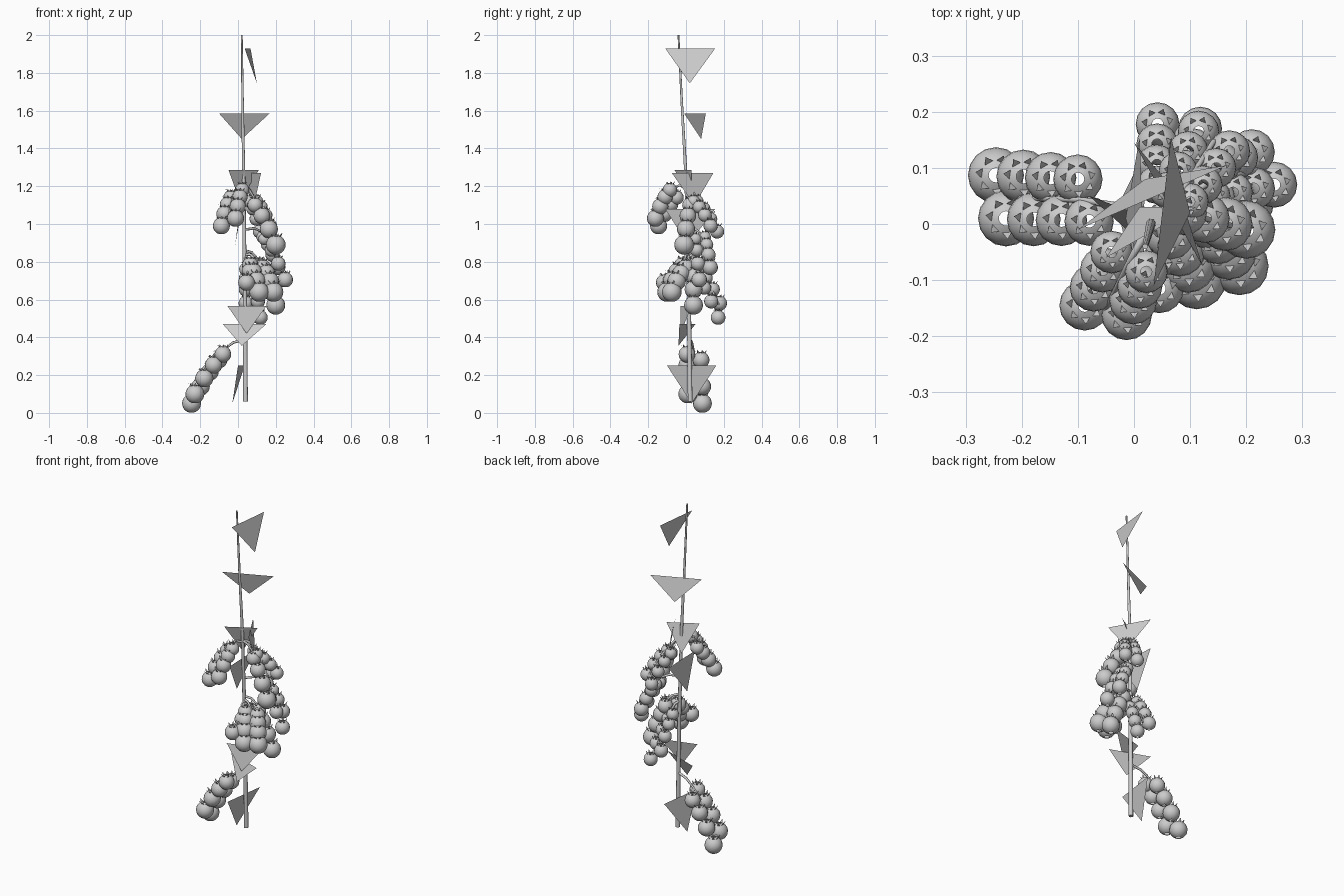
import bpy, bmesh, math
from mathutils import Vector


def mesh_object(name, bm, smooth=False):
    me = bpy.data.meshes.new(name)
    bm.to_mesh(me)
    bm.free()
    for p in me.polygons:
        p.use_smooth = smooth and len(p.vertices) == 4
    ob = bpy.data.objects.new(name, me)
    bpy.context.collection.objects.link(ob)
    return ob


def tube(name, points, radii):
    cu = bpy.data.curves.new(name, 'CURVE')
    cu.dimensions = '3D'
    cu.bevel_depth = 1.0
    cu.bevel_resolution = 2
    cu.use_fill_caps = True
    sp = cu.splines.new('POLY')
    sp.points.add(len(points) - 1)
    for p, co, r in zip(sp.points, points, radii):
        p.co = (*co, 1)
        p.radius = r
    ob = bpy.data.objects.new(name, cu)
    bpy.context.collection.objects.link(ob)


def tomato_mesh(bm, c, r, segs=16, rings=12):
    # globe open at both poles
    loops = []
    for i in range(1, rings):
        a = math.pi * i / rings
        loops.append([bm.verts.new(c + r * Vector((
            math.sin(a) * math.cos(2 * math.pi * j / segs),
            math.sin(a) * math.sin(2 * math.pi * j / segs),
            math.cos(a)))) for j in range(segs)])
    for u, l in zip(loops, loops[1:]):
        for j in range(segs):
            k = (j + 1) % segs
            bm.faces.new((u[j], l[j], l[k], u[k]))
    # calyx spikes
    for j in range(7):
        a = 2 * math.pi * j / 7 + 0.3
        d = Vector((math.cos(a), math.sin(a), 0))
        t = Vector((-d.y, d.x, 0))
        up = Vector((0, 0, 1))
        bm.faces.new([bm.verts.new(c + r * v) for v in (
            d * 0.5 + t * -0.17 + up * 0.86,
            d * 0.5 + t * 0.17 + up * 0.86,
            d * 0.75 + up * 1.2)])


def arc(a, b, t, bulge):
    return a.lerp(b, t) + Vector((0, 0, bulge * 4 * t * (1 - t)))


def truss(name, root, rows, r0, r1, n=4):
    bm = bmesh.new()
    mids = []
    for i in range(n):
        t = i / (n - 1)
        cs = [arc(Vector(a), Vector(b), t, 0.015) for a, b in rows]
        for c in cs:
            tomato_mesh(bm, c, r0 + (r1 - r0) * t)
        mids.append(sum(cs, Vector()) / len(cs) + Vector((0, 0, 0.03)))
    mesh_object(name + "_fruit", bm, True)
    root = Vector(root)
    pts = [root, root.lerp(mids[0], 0.5) + Vector((0, 0, 0.015))] + mids
    tube(name + "_stalk", pts, [0.007] * 2 + [0.005] * n)


# main vine
tube("main_stem",
     [(0.04, 0.022, 0.06), (0.036, 0.014, 0.7), (0.03, 0.0, 1.25), (0.025, -0.02, 1.6), (0.02, -0.04, 2.0)],
     [0.013, 0.011, 0.009, 0.007, 0.005])

# flat triangular leaves: two base corners and a tip
leaves = [
    ((0.035, -0.11, 1.93), (0.066, 0.155, 1.93), (0.10, 0.02, 1.745)),
    ((-0.10, -0.01, 1.585), (0.167, 0.105, 1.585), (0.02, 0.08, 1.45)),
    ((-0.05, -0.06, 1.285), (0.11, 0.03, 1.285), (0.01, 0.03, 1.12)),
    ((0.0, 0.145, 1.27), (0.122, -0.075, 1.27), (0.085, 0.045, 1.10)),
    ((0.02, -0.11, 1.08), (0.01, 0.155, 1.08), (-0.015, 0.01, 0.89)),
    ((-0.055, -0.03, 0.565), (0.15, 0.03, 0.565), (0.045, -0.03, 0.42)),
    ((-0.08, 0.05, 0.47), (0.15, -0.035, 0.47), (0.02, -0.04, 0.355)),
    ((0.0, -0.10, 0.25), (0.035, 0.16, 0.25), (-0.03, 0.03, 0.05)),
]
for i, tri in enumerate(leaves):
    bm = bmesh.new()
    bm.faces.new([bm.verts.new(v) for v in tri])
    mesh_object(f"leaf_{i + 1}", bm)

# fruit trusses: each row is a first and last tomato centre
truss("low_truss", (0.04, 0.02, 0.39),
      [((-0.10, 0.08, 0.28), (-0.246, 0.087, 0.05)),
       ((-0.08, 0.005, 0.31), (-0.228, 0.01, 0.10))], 0.044, 0.05)
truss("top_front_truss", (0.03, 0.0, 1.19),
      [((-0.04, -0.05, 1.14), (-0.088, -0.145, 0.99)),
       ((0.022, -0.085, 1.18), (-0.013, -0.162, 1.03))], 0.038, 0.045)
truss("top_right_truss", (0.03, 0.0, 1.2),
      [((0.09, 0.02, 1.10), (0.20, -0.01, 0.89))], 0.04, 0.052)
truss("top_back_truss", (0.03, 0.0, 1.2),
      [((0.06, 0.06, 1.12), (0.115, 0.165, 0.96)),
       ((0.10, 0.04, 1.12), (0.17, 0.13, 0.99))], 0.033, 0.037)
truss("mid_right_truss", (0.035, 0.01, 0.97),
      [((0.14, 0.05, 0.92), (0.25, 0.07, 0.705)),
       ((0.13, 0.10, 0.93), (0.21, 0.128, 0.77))], 0.032, 0.041)
truss("mid_front_truss", (0.035, 0.01, 0.84),
      [((0.065, -0.02, 0.78), (0.112, -0.10, 0.64)),
       ((0.13, 0.0, 0.77), (0.188, -0.075, 0.64))], 0.044, 0.052)
truss("mid_side_truss", (0.035, 0.01, 0.86),
      [((0.11, 0.04, 0.78), (0.20, 0.04, 0.57))], 0.042, 0.05)
truss("mid_left_truss", (0.035, 0.01, 0.82),
      [((0.06, -0.05, 0.75), (0.045, -0.115, 0.69))], 0.04, 0.044, 2)
truss("mid_back_truss", (0.035, 0.01, 0.82),
      [((0.04, 0.07, 0.76), (0.042, 0.178, 0.58)),
       ((0.08, 0.06, 0.72), (0.118, 0.17, 0.505))], 0.034, 0.039)
